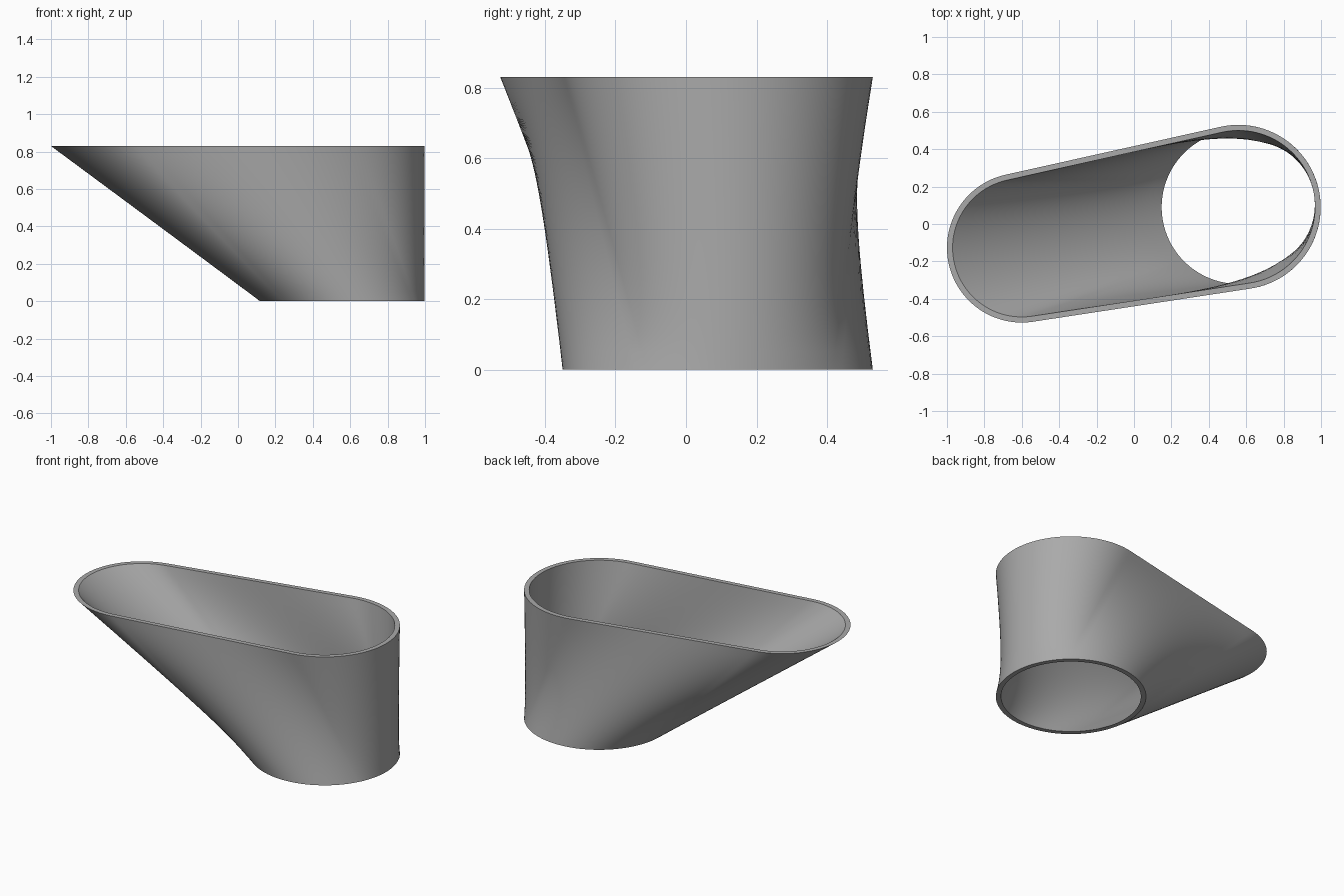
import bpy, bmesh, math
from mathutils import Vector

if "Cube" in bpy.data.objects:
    bpy.data.objects.remove(bpy.data.objects["Cube"])

HEIGHT = 0.83
WALL = 0.03
RINGS = 16
R_BIG, R_SMALL = 0.44, 0.40
BIG = Vector((0.558, 0.09))       # centre of the round outlet and of the big mouth end
SMALL = Vector((-0.60, -0.127))   # centre of the small mouth end
axis = BIG - SMALL
AXIS = math.atan2(axis.y, axis.x)
TANGENT = math.pi / 2 + math.asin((R_BIG - R_SMALL) / axis.length)

# Outlet angles, from the axis, where the mouth's straight sides begin and end
SIDE_START, SIDE_END = math.radians(39), math.radians(146.5)


def polar(centre, radius, angle):
    return centre + radius * Vector((math.cos(AXIS + angle), math.sin(AXIS + angle)))


def mouth_point(angle, inset):
    """Point on the elongated mouth matching an outlet angle in -pi..pi."""
    sign, a = (1 if angle >= 0 else -1), abs(angle)
    if a <= SIDE_START:
        return polar(BIG, R_BIG - inset, sign * TANGENT * a / SIDE_START)
    if a >= SIDE_END:
        f = (a - SIDE_END) / (math.pi - SIDE_END)
        return polar(SMALL, R_SMALL - inset, sign * (TANGENT + f * (math.pi - TANGENT)))
    f = (a - SIDE_START) / (SIDE_END - SIDE_START)
    start = polar(BIG, R_BIG - inset, sign * TANGENT)
    return start.lerp(polar(SMALL, R_SMALL - inset, sign * TANGENT), f)


# Outlet angles, with vertices exactly at the tangent points
def spread(a, b, n):
    return [a + (b - a) * i / n for i in range(n)]


half = spread(0, SIDE_START, 24) + spread(SIDE_START, SIDE_END, 30) + spread(SIDE_END, math.pi, 24)
angles = half + [math.pi] + [-a for a in reversed(half[1:])]
N = len(angles)

# Duct: outer and inner lofted walls joined by flat rims
bm = bmesh.new()


def ring(t, inset):
    points = [polar(BIG, R_BIG - inset, a).lerp(mouth_point(a, inset), t) for a in angles]
    return [bm.verts.new((p.x, p.y, HEIGHT * t)) for p in points]


steps = [i / RINGS for i in range(RINGS + 1)]
loops = [ring(t, 0) for t in steps] + [ring(t, WALL) for t in reversed(steps)]
for k, lower in enumerate(loops):
    upper = loops[(k + 1) % len(loops)]
    for i in range(N):
        j = (i + 1) % N
        bm.faces.new((lower[i], lower[j], upper[j], upper[i]))
bmesh.ops.recalc_face_normals(bm, faces=bm.faces)

mesh = bpy.data.meshes.new("duct_adapter")
bm.to_mesh(mesh)
bm.free()
duct = bpy.data.objects.new("duct_adapter", mesh)
bpy.context.collection.objects.link(duct)

# Plain grey material
grey = bpy.data.materials.new("plain_grey")
grey.use_nodes = True
grey.diffuse_color = (0.4, 0.4, 0.4, 1)
grey.node_tree.nodes["Principled BSDF"].inputs["Base Color"].default_value = (0.4, 0.4, 0.4, 1)
mesh.materials.append(grey)

# Smooth walls, sharp rims
bpy.ops.object.select_all(action="DESELECT")
duct.select_set(True)
bpy.context.view_layer.objects.active = duct
bpy.ops.object.shade_smooth_by_angle(angle=math.radians(35))
